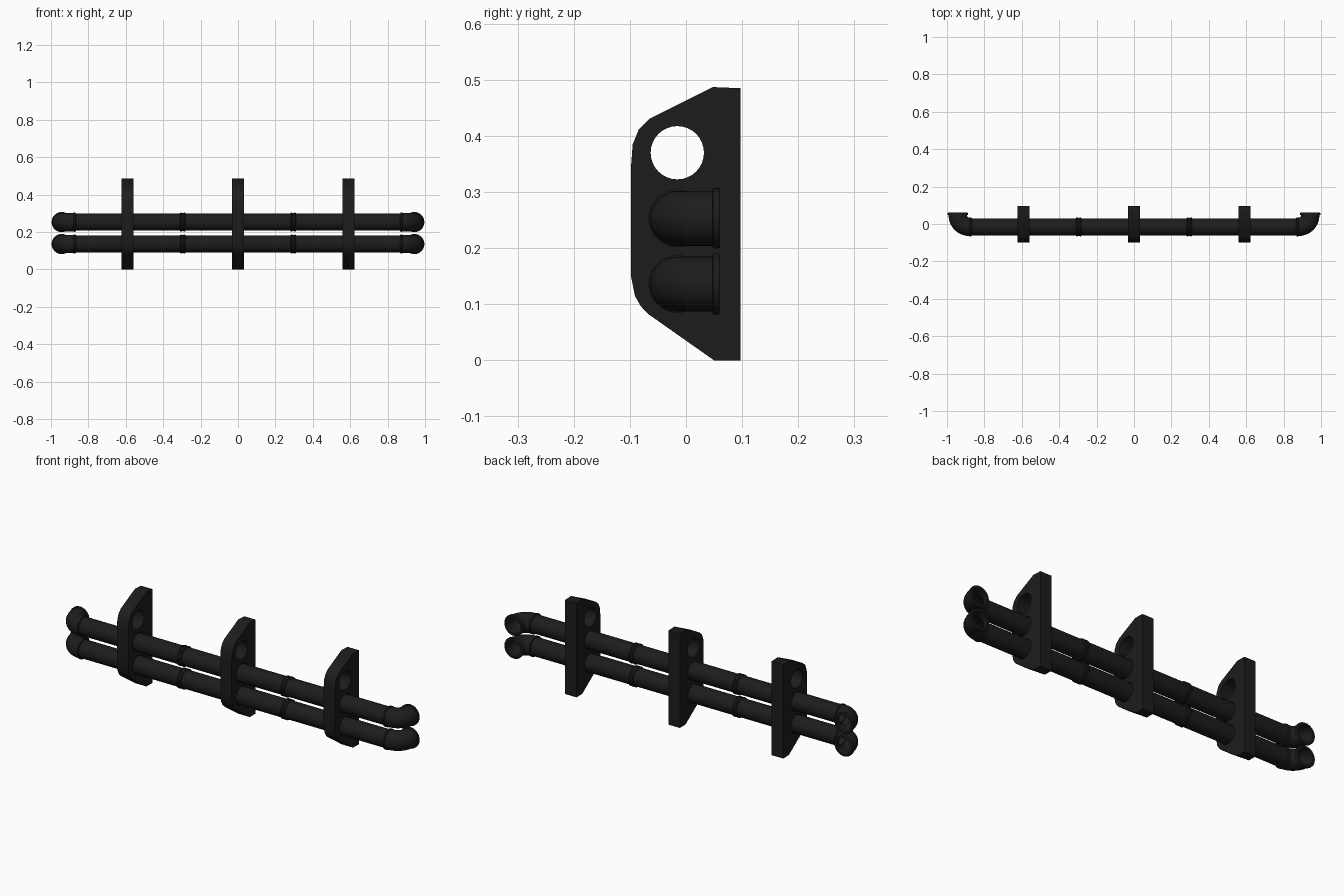
import bpy, bmesh, math
from mathutils import Vector

if "Cube" in bpy.data.objects:
    bpy.data.objects.remove(bpy.data.objects["Cube"])

mat = bpy.data.materials.new("black_plastic")
mat.diffuse_color = (0.012, 0.012, 0.012, 1)
mat.use_nodes = True
mat.node_tree.nodes["Principled BSDF"].inputs["Base Color"].default_value = mat.diffuse_color

PIPE_Y = -0.0155
PIPE_Z = (0.136, 0.253)
HOLE_Z = PIPE_Z + (0.37,)
SEG = 32
BEND = 0.0625
BEND_X = 0.88


def finish(obj):
    obj.data.materials.append(mat)
    bpy.ops.object.select_all(action='DESELECT')
    obj.select_set(True)
    bpy.context.view_layer.objects.active = obj
    bpy.ops.object.shade_smooth_by_angle(angle=math.radians(30))


def sweep(name, stations, z, side=1):
    """Closed tube wall: stations are (x, y, heading, radius), out then back inside."""
    bm = bmesh.new()
    rings = []
    for x, y, t, r in stations:
        ring = []
        for i in range(SEG):
            a = 2 * math.pi * i / SEG
            ring.append(bm.verts.new((side * (x - math.sin(t) * r * math.cos(a)),
                                      y + math.cos(t) * r * math.cos(a),
                                      z + r * math.sin(a))))
        rings.append(ring)
    for k, ring in enumerate(rings):
        nxt = rings[(k + 1) % len(rings)]
        for i in range(SEG):
            j = (i + 1) % SEG
            bm.faces.new((ring[i], ring[j], nxt[j], nxt[i]))
    bmesh.ops.recalc_face_normals(bm, faces=bm.faces)
    me = bpy.data.meshes.new(name)
    bm.to_mesh(me)
    bm.free()
    obj = bpy.data.objects.new(name, me)
    bpy.context.collection.objects.link(obj)
    finish(obj)


def straight(name, profile, z, side=1):
    sweep(name, [(x, PIPE_Y, 0, r) for x, r in profile], z, side)


def arc(r, reverse=False):
    n = 10
    pts = []
    for i in range(n + 1):
        t = math.pi / 2 * i / n
        pts.append((BEND_X + BEND * math.sin(t), PIPE_Y + BEND * (1 - math.cos(t)), t, r))
    return pts[::-1] if reverse else pts


# brackets: side outline with three round holes, extruded
outline = [(0.097, 0), (0.05, 0), (-0.068, 0.083), (-0.081, 0.097), (-0.091, 0.115),
           (-0.098, 0.15), (-0.098, 0.345), (-0.095, 0.385), (-0.084, 0.412),
           (-0.066, 0.43), (0.048, 0.487), (0.097, 0.485)]
loops = [outline]
for hz in HOLE_Z:
    loops.append([(PIPE_Y + 0.0475 * math.cos(2 * math.pi * i / SEG),
                   hz + 0.0475 * math.sin(2 * math.pi * i / SEG)) for i in range(SEG)])
for label, bx in (("left", -0.59), ("middle", 0), ("right", 0.59)):
    cu = bpy.data.curves.new("bracket_" + label, 'CURVE')
    cu.dimensions = '2D'
    cu.fill_mode = 'BOTH'
    cu.extrude = 0.0325
    for pts in loops:
        sp = cu.splines.new('POLY')
        sp.points.add(len(pts) - 1)
        for p, (u, v) in zip(sp.points, pts):
            p.co = (u, v, 0, 1)
        sp.use_cyclic_u = True
    ob = bpy.data.objects.new("bracket_" + label, cu)
    bpy.context.collection.objects.link(ob)
    ob.location.x = bx
    ob.rotation_euler = (math.pi / 2, 0, math.pi / 2)
    bpy.ops.object.select_all(action='DESELECT')
    ob.select_set(True)
    bpy.context.view_layer.objects.active = ob
    bpy.ops.object.convert(target='MESH')
    finish(bpy.context.view_layer.objects.active)

for level, z in zip(("lower", "upper"), PIPE_Z):
    # long hollow pipe
    straight(level + "_pipe", [(-0.875, 0.0455), (0.875, 0.0455), (0.875, 0.041), (-0.875, 0.041)], z)
    for label, s in (("left", -1), ("right", 1)):
        # joint ring between pipe lengths
        straight(f"{level}_joint_{label}",
                 [(0.280, 0.0455), (0.283, 0.0505), (0.289, 0.0505), (0.292, 0.048), (0.299, 0.048),
                  (0.302, 0.0505), (0.308, 0.0505), (0.311, 0.0455)], z, s)
        # collar where the elbow slips over the pipe
        straight(f"{level}_collar_{label}",
                 [(0.867, 0.0455), (0.869, 0.0515), (0.878, 0.0515), (0.880, 0.0455)], z, s)
        # open elbow turning to the back, with a flanged lip
        ex, h = BEND_X + BEND, math.pi / 2
        lip = [(ex, 0.047, h, 0.049), (ex, 0.049, h, 0.054), (ex, 0.058, h, 0.054),
               (ex, 0.061, h, 0.052), (ex, 0.061, h, 0.041)]
        sweep(f"{level}_elbow_{label}", arc(0.049)[:-1] + lip + arc(0.041, True), z, s)
